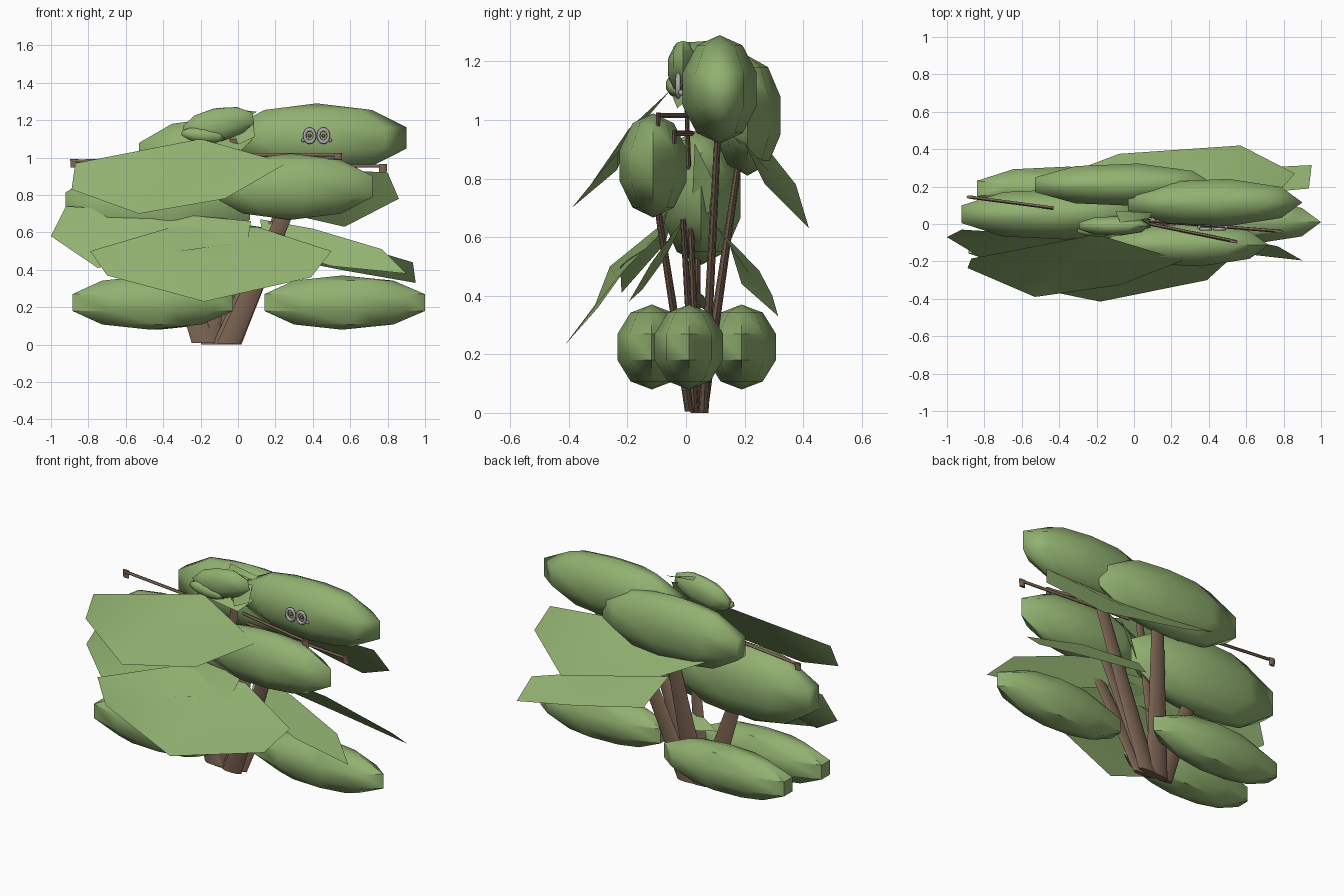
import bpy, bmesh, math
from mathutils import Vector, Matrix

if "Cube" in bpy.data.objects:
    bpy.data.objects.remove(bpy.data.objects["Cube"])


def material(name, rgb):
    m = bpy.data.materials.new(name)
    m.diffuse_color = (*rgb, 1)
    m.use_nodes = True
    m.node_tree.nodes["Principled BSDF"].inputs["Base Color"].default_value = m.diffuse_color
    return m


GREEN = material("leaf green", (0.285, 0.44, 0.163))
BROWN = material("bark brown", (0.21, 0.135, 0.09))
GREY = material("pale grey", (0.42, 0.40, 0.42))


def finish(ob, name, mat, smooth):
    ob.name = name
    ob.data.materials.append(mat)
    bpy.ops.object.shade_smooth_by_angle(angle=math.radians(smooth))
    return ob


def clump(name, center, radii, tilt=0, smooth=65):
    """Low-poly stretched sphere of foliage, pointed right and blunt left."""
    bpy.ops.mesh.primitive_uv_sphere_add(segments=9, ring_count=5, radius=1, location=center)
    ob = bpy.context.object
    ob.data.transform(Matrix.Rotation(-math.pi / 2, 4, 'Z'))
    ob.scale = radii
    ob.rotation_euler = (0, tilt, 0)
    bpy.ops.object.transform_apply(location=False, rotation=False, scale=True)
    return finish(ob, name, GREEN, smooth)


def link_mesh(name, bm, mat):
    me = bpy.data.meshes.new(name)
    bm.to_mesh(me)
    bm.free()
    ob = bpy.data.objects.new(name, me)
    bpy.context.collection.objects.link(ob)
    me.materials.append(mat)
    return ob


def leaf(name, points):
    """Large thin leaf from its outline, slightly folded around the middle."""
    bm = bmesh.new()
    vs = [bm.verts.new(p) for p in points]
    mid = bm.verts.new(sum((Vector(p) for p in points), Vector()) / len(points))
    for a, b in zip(vs, vs[1:] + vs[:1]):
        bm.faces.new((a, b, mid))
    bmesh.ops.recalc_face_normals(bm, faces=bm.faces)
    # upper side faces up
    if sum(f.normal.z * f.calc_area() for f in bm.faces) < 0:
        bmesh.ops.reverse_faces(bm, faces=bm.faces)
    for f in bm.faces:
        f.smooth = True
    link_mesh(name, bm, GREEN)


def stem(name, start, end, r1, r2, stretch=1, sides=8):
    """Tapered rod, either square to its path or stretched from left to right."""
    a, b = Vector(start), Vector(end)
    d = (b - a).normalized()
    if stretch > 1:
        u, v = Vector((stretch, 0, 0)), Vector((0, 1, 0))
    else:
        u = d.orthogonal().normalized()
        v = d.cross(u)
    bm = bmesh.new()
    rings = []
    for c, r in ((a, r1), (b, r2)):
        rings.append([bm.verts.new(c + r * (math.cos(t) * u + math.sin(t) * v))
                      for t in (2 * math.pi * i / sides for i in range(sides))])
    for i in range(sides):
        j = (i + 1) % sides
        bm.faces.new((rings[0][i], rings[0][j], rings[1][j], rings[1][i]))
    bm.faces.new(rings[0][::-1])
    bm.faces.new(rings[1])
    bmesh.ops.recalc_face_normals(bm, faces=bm.faces)
    ob = link_mesh(name, bm, BROWN)
    bpy.ops.object.select_all(action='DESELECT')
    bpy.context.view_layer.objects.active = ob
    ob.select_set(True)
    bpy.ops.object.shade_smooth_by_angle(angle=math.radians(60))


# Foliage clumps: three near the ground, four above
low = (0.466, 0.125, 0.145)
clump("ground_clump_left", (-0.469, -0.117, 0.225), low, smooth=35)
clump("ground_clump_right", (0.557, 0.01, 0.225), low, smooth=35)
clump("ground_clump_back", (-0.424, 0.19, 0.225), low, smooth=35)
clump("top_clump_right", (0.42, 0.115, 1.105), (0.505, 0.135, 0.185))
clump("top_clump_back", (-0.065, 0.21, 1.015), (0.52, 0.121, 0.205))
clump("middle_clump_front", (0.28, -0.112, 0.845), (0.463, 0.122, 0.178))
clump("middle_clump_left", (-0.445, 0.052, 0.74), (0.535, 0.144, 0.235))

# Crown tuft with small leaves around it
clump("crown_tuft", (-0.11, -0.01, 1.175), (0.205, 0.055, 0.09), tilt=-0.2)
clump("crown_tuft_rim", (-0.19, -0.035, 1.12), (0.125, 0.035, 0.04), tilt=0.1)
leaf("crown_leaf_top", [(-0.1, 0.07, 1.27), (0.1, 0.06, 1.245), (0.08, 0.03, 1.23), (-0.07, 0.0, 1.265)])
leaf("crown_leaf_low", [(-0.25, -0.05, 1.09), (-0.05, 0.03, 1.13), (0.08, 0.04, 1.1), (0.02, -0.03, 1.04)])
leaf("crown_leaf_side", [(-0.05, 0.0, 1.2), (0.08, 0.03, 1.2), (0.09, -0.02, 1.11), (0.0, -0.04, 1.07)])

# Large drooping leaves
leaf("front_upper_leaf", [(-0.87, -0.185, 0.97), (-0.2, -0.055, 1.1), (0.26, -0.195, 0.97),
                          (-0.07, -0.325, 0.78), (-0.53, -0.39, 0.70), (-0.89, -0.235, 0.83)])
leaf("front_lower_leaf", [(-0.79, -0.26, 0.5), (-0.35, -0.1, 0.63), (0.1, -0.07, 0.63),
                          (0.5, -0.2, 0.5), (0.39, -0.3, 0.36), (-0.18, -0.415, 0.23),
                          (-0.7, -0.31, 0.37)])
leaf("left_leaf", [(-1.0, -0.07, 0.58), (-0.92, -0.03, 0.74), (-0.45, -0.06, 0.71), (0.07, -0.07, 0.66),
                   (0.05, -0.15, 0.55), (-0.3, -0.225, 0.5), (-0.75, -0.22, 0.41)])
leaf("right_front_leaf", [(0.12, 0.0, 0.67), (0.4, -0.04, 0.62), (0.77, -0.12, 0.51),
                          (0.9, -0.195, 0.38), (0.5, -0.15, 0.42), (0.13, -0.07, 0.53)])
leaf("right_back_leaf", [(0.05, 0.1, 0.64), (0.5, 0.15, 0.57), (0.935, 0.19, 0.44), (0.95, 0.315, 0.33),
                         (0.55, 0.295, 0.40), (0.12, 0.25, 0.486)])
leaf("back_upper_leaf", [(-0.33, 0.28, 0.9), (0.25, 0.15, 0.95), (0.8, 0.2, 0.92), (0.86, 0.27, 0.78),
                         (0.57, 0.42, 0.63), (-0.08, 0.375, 0.78)])
# Inner leaves around the stems
leaf("inner_leaf_left", [(-0.25, 0.05, 0.36), (-0.1, 0.02, 0.43), (0.02, 0.06, 0.4), (-0.1, 0.09, 0.34)])
leaf("inner_leaf_right", [(0.0, 0.02, 0.7), (0.12, 0.03, 0.92), (0.1, 0.09, 0.8), (0.05, 0.08, 0.68)])

# Leaning stems, wide from left to right
stem("stem_top_right", (-0.05, 0.06, 0.0), (0.36, 0.11, 0.98), 0.017, 0.011, 4)
stem("stem_back", (-0.12, 0.055, 0.0), (-0.02, 0.18, 0.86), 0.019, 0.011, 4)
stem("stem_front", (-0.05, 0.012, 0.005), (0.26, -0.1, 0.72), 0.016, 0.011, 4)
stem("stem_left", (-0.18, 0.03, 0.01), (-0.38, 0.04, 0.6), 0.017, 0.011, 4)
stem("stem_right", (-0.08, 0.03, 0.0), (0.2, -0.01, 0.66), 0.014, 0.01, 4)
stem("stem_inner", (-0.15, 0.04, 0.0), (-0.02, 0.0, 1.1), 0.014, 0.007, 3.5)

# Thin twigs with a short hooked end
for i, (a, b) in enumerate([((-0.43, 0.085, 0.985), (-0.89, 0.145, 0.982)),
                            ((0.03, 0.01, 1.015), (0.55, -0.095, 1.015)),
                            ((0.05, 0.02, 0.955), (0.79, -0.04, 0.955))]):
    stem(f"twig_{i + 1}", a, b, 0.009, 0.009, sides=6)
    hook = Vector(b) + Vector((math.copysign(0.015, -b[0]), 0, 0))
    stem(f"twig_hook_{i + 1}", hook + Vector((0, 0, 0.01)), hook - Vector((0, 0, 0.035)),
         0.009, 0.008, 2.5, sides=6)

# Pair of small pale rings on the upper right clump
for s in (-1, 1):
    x = 0.42 + s * 0.037
    bpy.ops.mesh.primitive_torus_add(location=(x, -0.027, 1.117), rotation=(math.pi / 2, 0, 0),
                                     major_radius=0.027, minor_radius=0.009,
                                     major_segments=16, minor_segments=8)
    ob = bpy.context.object
    ob.scale = (1, 1.25, 1)
    finish(ob, "ring", GREY, 60)
    bpy.ops.mesh.primitive_uv_sphere_add(segments=8, ring_count=6, radius=0.01, location=(x, -0.022, 1.117))
    finish(bpy.context.object, "ring_center", BROWN, 60)
    bpy.ops.mesh.primitive_uv_sphere_add(segments=8, ring_count=6, radius=0.01,
                                         location=(0.42 + s * 0.072, -0.016, 1.093))
    finish(bpy.context.object, "ring_bead", GREY, 60)
